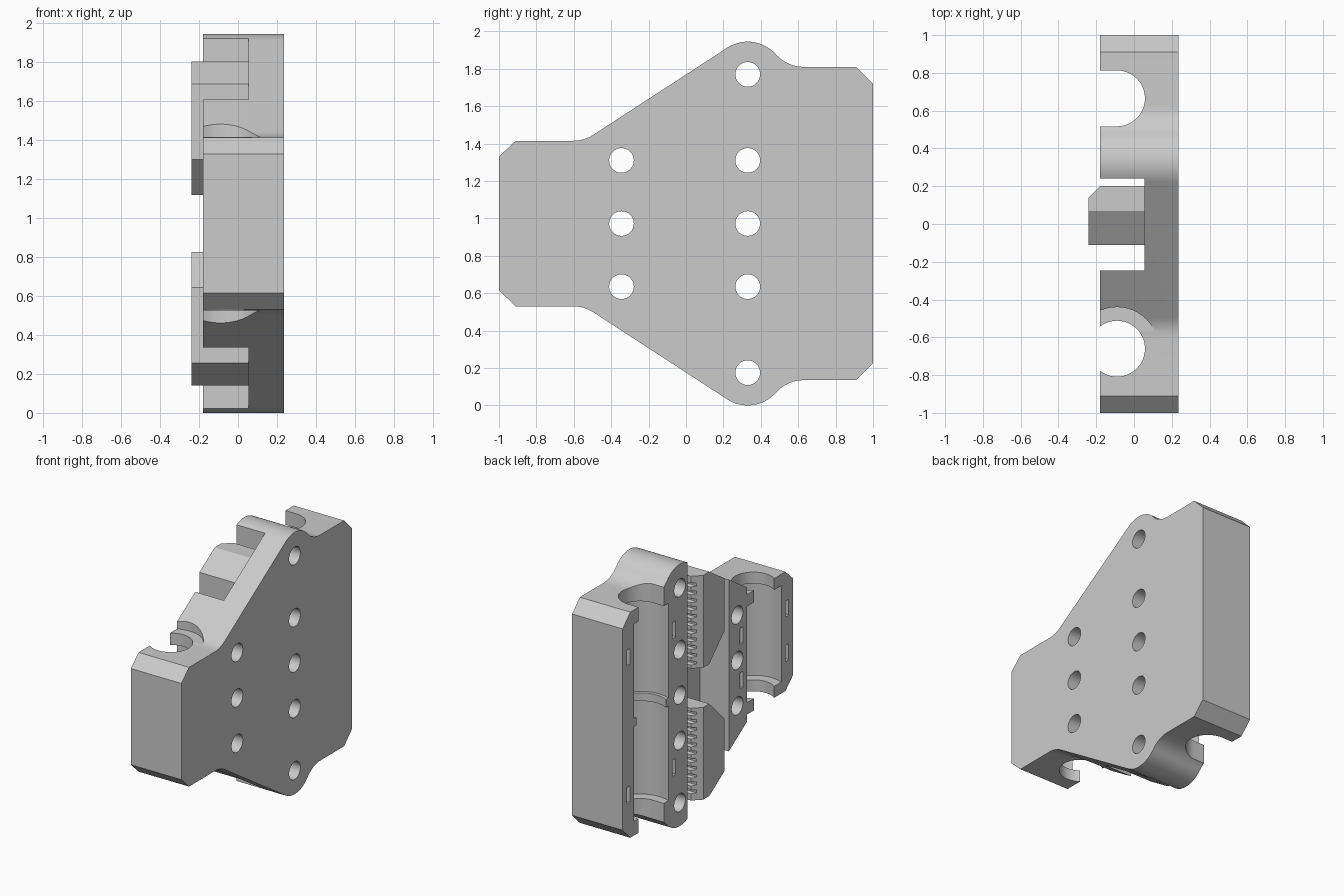
import bpy, bmesh
from math import sin, cos, radians, pi

if "Cube" in bpy.data.objects:
    bpy.data.objects.remove(bpy.data.objects["Cube"], do_unlink=True)

H = 1.945                      # total height
BACK, FACE = -0.18, 0.235      # open side and flat side
FLOOR = 0.055                  # bottom of the belt recess
ROD_X = -0.09                  # axis depth of both rod channels

grey = bpy.data.materials.new("plain grey")
grey.use_nodes = True
grey.diffuse_color = (0.6, 0.6, 0.6, 1)
grey.node_tree.nodes["Principled BSDF"].inputs["Base Color"].default_value = (0.6, 0.6, 0.6, 1)


def arc(cx, cy, r, a, b, n=12):
    return [(cx + r * cos(radians(a + (b - a) * i / n)),
             cy + r * sin(radians(a + (b - a) * i / n))) for i in range(n + 1)]


def circle(cx, cy, r, n=48):
    return arc(cx, cy, r, 0, 360, n)[:-1]


def rect(a0, b0, a1, b1):
    return [(a0, b0), (a1, b0), (a1, b1), (a0, b1)]


def prism(name, points, lo, hi, axis):
    """Extrude a (y, z) outline along x, or an (x, y) outline along z."""
    bm = bmesh.new()
    place = (lambda p: (lo, *p)) if axis == "x" else (lambda p: (*p, lo))
    face = bm.faces.new([bm.verts.new(place(p)) for p in points])
    moved = bmesh.ops.extrude_face_region(bm, geom=[face])["geom"]
    shift = (hi - lo, 0, 0) if axis == "x" else (0, 0, hi - lo)
    bmesh.ops.translate(bm, vec=shift, verts=[v for v in moved if isinstance(v, bmesh.types.BMVert)])
    bmesh.ops.recalc_face_normals(bm, faces=bm.faces)
    mesh = bpy.data.meshes.new(name)
    bm.to_mesh(mesh)
    bm.free()
    mesh.materials.append(grey)
    ob = bpy.data.objects.new(name, mesh)
    bpy.context.scene.collection.objects.link(ob)
    return ob


def combine(ob, tools, operation="DIFFERENCE"):
    """Apply each boolean in turn and remove the helper."""
    for tool in tools:
        tool.hide_render = True
        mod = ob.modifiers.new("cut", "BOOLEAN")
        mod.operation, mod.solver, mod.object = operation, "EXACT", tool
    graph = bpy.context.evaluated_depsgraph_get()
    mesh = bpy.data.meshes.new_from_object(ob.evaluated_get(graph))
    ob.modifiers.clear()
    ob.data = mesh
    for tool in tools:
        bpy.data.objects.remove(tool, do_unlink=True)


def flip(points):
    return [(y, H - z) for y, z in points]


# Plate outline: top half, mirrored for the bottom half
top = [(-1, 1.33), (-0.91, 1.415)]
top += arc(-0.604, 1.615, 0.2, -90, -57, 8)
top += arc(0.33, 1.745, 0.2, 123, 41.5, 20)
top += arc(0.63, 2.01, 0.2, 221.5, 270, 12)[1:]
top += [(0.91, 1.81), (1, 1.72)]
body = prism("carriage_body", top + flip(top)[::-1], BACK, FACE, "x")

cutters = []


def cut(points, lo, hi, axis):
    cutters.append(prism("cutter", points, lo, hi, axis))


# Belt recess through the middle
cut(rect(BACK - 0.2, -0.245, FLOOR, 0.24), -0.1, H + 0.1, "z")

# Long channel: U-shaped end lips, two bearing pockets and a thin ring between
LONG, SHORT, MID = 0.665, -0.66, H / 2
slot = arc(ROD_X, LONG, 0.148, -90, 90, 24)
cut(slot + [(-0.4, LONG + 0.148), (-0.4, LONG - 0.148)], -0.1, H + 0.1, "z")
cut(circle(ROD_X, LONG, 0.195), 0.35, H - 0.35, "z")
cut(circle(ROD_X, LONG, 0.22), 0.24, MID - 0.03, "z")
cut(circle(ROD_X, LONG, 0.22), MID + 0.03, H - 0.24, "z")

# Short channel: round lips, one pocket, clearance above and below the lips
cut(circle(ROD_X, SHORT, 0.148), -0.1, H + 0.1, "z")
cut(circle(ROD_X, SHORT, 0.22), 0.615, H - 0.615, "z")
cut(circle(ROD_X, SHORT, 0.22), 1.418, H + 0.1, "z")
cut(circle(ROD_X, SHORT, 0.22), -0.1, H - 1.418, "z")

# Curved tie slots around the pockets
for y, offset in ((LONG, 0.51), (SHORT, 0.165)):
    band = arc(ROD_X, y, 0.3, -150, 150, 40) + arc(ROD_X, y, 0.265, 150, -150, 40)
    for z in (MID - offset, MID + offset):
        cut(band, z - 0.06, z + 0.06, "z")

# Screw holes
for y, heights in ((0.33, (0.175, 0.635, MID, 1.31, 1.77)), (-0.345, (0.635, MID, 1.31))):
    for z in heights:
        cut(circle(y, z, 0.066, 32), BACK - 0.2, FACE + 0.2, "x")

combine(body, cutters)

# Toothed belt clamps, upper and lower
clamp = [(0.2, 1.12)]
pitch = 0.058
for i in range(11):
    z = 1.145 + i * pitch
    clamp += [(0.2, z), (0.172, z + 0.005), (0.172, z + 0.025), (0.2, z + 0.03)]
clamp += [(0.2, 1.805), (0.07, 1.805), (-0.11, 1.688), (-0.11, 1.3), (0.07, 1.12)]
for name, outline in (("upper_belt_clamp", clamp), ("lower_belt_clamp", flip(clamp))):
    block = prism(name, outline, -0.24, FLOOR + 0.02, "x")
    corner = [(-0.26, 0.12), (-0.16, 0.22), (-0.26, 0.22)]
    combine(block, [prism("cutter", corner, -0.1, H + 0.1, "z")])
    combine(body, [block], "UNION")

# Smooth bores, sharp edges
bpy.ops.object.select_all(action="DESELECT")
body.select_set(True)
bpy.context.view_layer.objects.active = body
bpy.ops.object.shade_smooth_by_angle(angle=radians(30))
